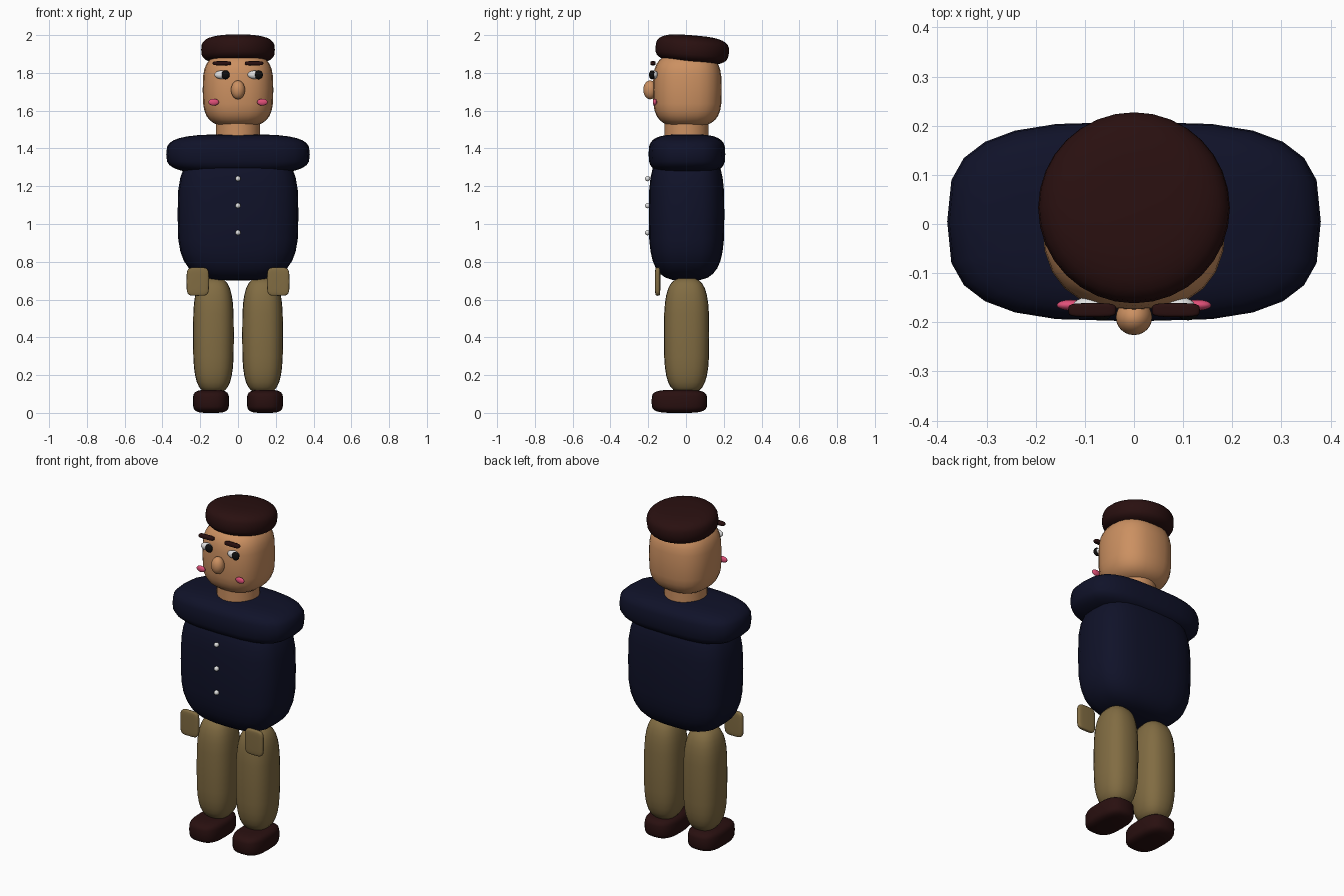
import bpy, bmesh, math
from mathutils import Matrix, Vector

cube = bpy.data.objects.get("Cube")
if cube:
    bpy.data.objects.remove(cube)


def material(name, r, g, b):
    m = bpy.data.materials.new(name)
    m.use_nodes = True
    m.diffuse_color = (r, g, b, 1)
    bsdf = m.node_tree.nodes["Principled BSDF"]
    bsdf.inputs["Base Color"].default_value = (r, g, b, 1)
    bsdf.inputs["Roughness"].default_value = 0.7
    return m


SKIN = material("skin", 0.60, 0.28, 0.12)
NAVY = material("navy cloth", 0.005, 0.006, 0.022)
TAN = material("tan cloth", 0.22, 0.15, 0.055)
BROWN = material("dark brown", 0.022, 0.005, 0.005)
WHITE = material("white", 0.75, 0.75, 0.75)
BLACK = material("black", 0.004, 0.004, 0.004)
PINK = material("pink", 0.75, 0.08, 0.19)


def soft(value, power):
    return math.copysign(abs(value) ** power, value)


def blob(name, centre, half, mat, upright=1.0, around=1.0, tilt=0, segments=24, rings=16):
    """Rounded block: a sphere squared off by two powers (1 = round, 0 = boxy)."""
    bm = bmesh.new()
    bmesh.ops.create_uvsphere(bm, u_segments=segments, v_segments=rings, radius=1)
    for v in bm.verts:
        x, y, z = v.co
        r = math.hypot(x, y)
        if r < 1e-4:
            v.co = (0, 0, math.copysign(half[2], z))
            continue
        ring = r ** upright
        v.co = (half[0] * ring * soft(x / r, around),
                half[1] * ring * soft(y / r, around),
                half[2] * soft(z, upright) if abs(z) > 1e-4 else 0)
    turn = Matrix.Rotation(math.radians(tilt), 4, 'X')
    bm.transform(Matrix.Translation(Vector(centre)) @ turn)
    return finish(name, bm, mat)


def finish(name, bm, mat):
    mesh = bpy.data.meshes.new(name)
    bm.to_mesh(mesh)
    bm.free()
    mesh.materials.append(mat)
    obj = bpy.data.objects.new(name, mesh)
    bpy.context.collection.objects.link(obj)
    bpy.ops.object.select_all(action='DESELECT')
    obj.select_set(True)
    bpy.context.view_layer.objects.active = obj
    bpy.ops.object.shade_smooth_by_angle(angle=math.radians(50))
    return obj


# Head, cap and neck
blob("head", (0, 0.007, 1.71), (0.187, 0.182, 0.195), SKIN, 0.6, 0.8)
blob("cap", (0, 0.033, 1.923), (0.195, 0.195, 0.076), BROWN, 0.65, 1.0, tilt=-5, segments=32)
blob("nose", (0, -0.19, 1.71), (0.037, 0.036, 0.05), SKIN)
bm = bmesh.new()
bmesh.ops.create_cone(bm, cap_ends=True, segments=32, radius1=0.117, radius2=0.117,
                      depth=0.16, matrix=Matrix.Translation((0, 0.003, 1.46)))
finish("neck", bm, SKIN)

# Coat with its broad shoulder roll and buttons
blob("coat_body", (0, 0.003, 1.05), (0.32, 0.2, 0.35), NAVY, 0.6, 0.65)
blob("shoulders", (0, 0.005, 1.37), (0.38, 0.203, 0.105), NAVY, 0.6, 0.65)
for i in range(3):
    blob(f"button_{i + 1}", (0, -0.203, 1.24 - 0.143 * i), (0.014, 0.014, 0.014),
         WHITE, segments=12, rings=8)

# Paired parts
for side, s in (("left", 1), ("right", -1)):
    blob(side + "_leg", (s * 0.13, 0.003, 0.41), (0.108, 0.12, 0.305), TAN, 0.6, 0.8)
    blob(side + "_shoe", (s * 0.143, -0.035, 0.061), (0.095, 0.147, 0.061), BROWN, 0.5, 0.7)
    blob(side + "_hand", (s * 0.213, -0.15, 0.695), (0.059, 0.014, 0.075), TAN, 0.4, 0.5)
    blob(side + "_cheek", (s * 0.129, -0.165, 1.645), (0.028, 0.011, 0.018), PINK)
    blob(side + "_eyebrow", (s * 0.085, -0.175, 1.851), (0.049, 0.014, 0.011), BROWN, 0.5, 0.5)
    # Both eyes glance towards the model's left
    blob(side + "_eye", (s * 0.088, -0.168, 1.79), (0.037, 0.02, 0.022), WHITE)
    blob(side + "_pupil", (s * 0.088 + 0.022, -0.18, 1.79), (0.022, 0.016, 0.024), BLACK)
